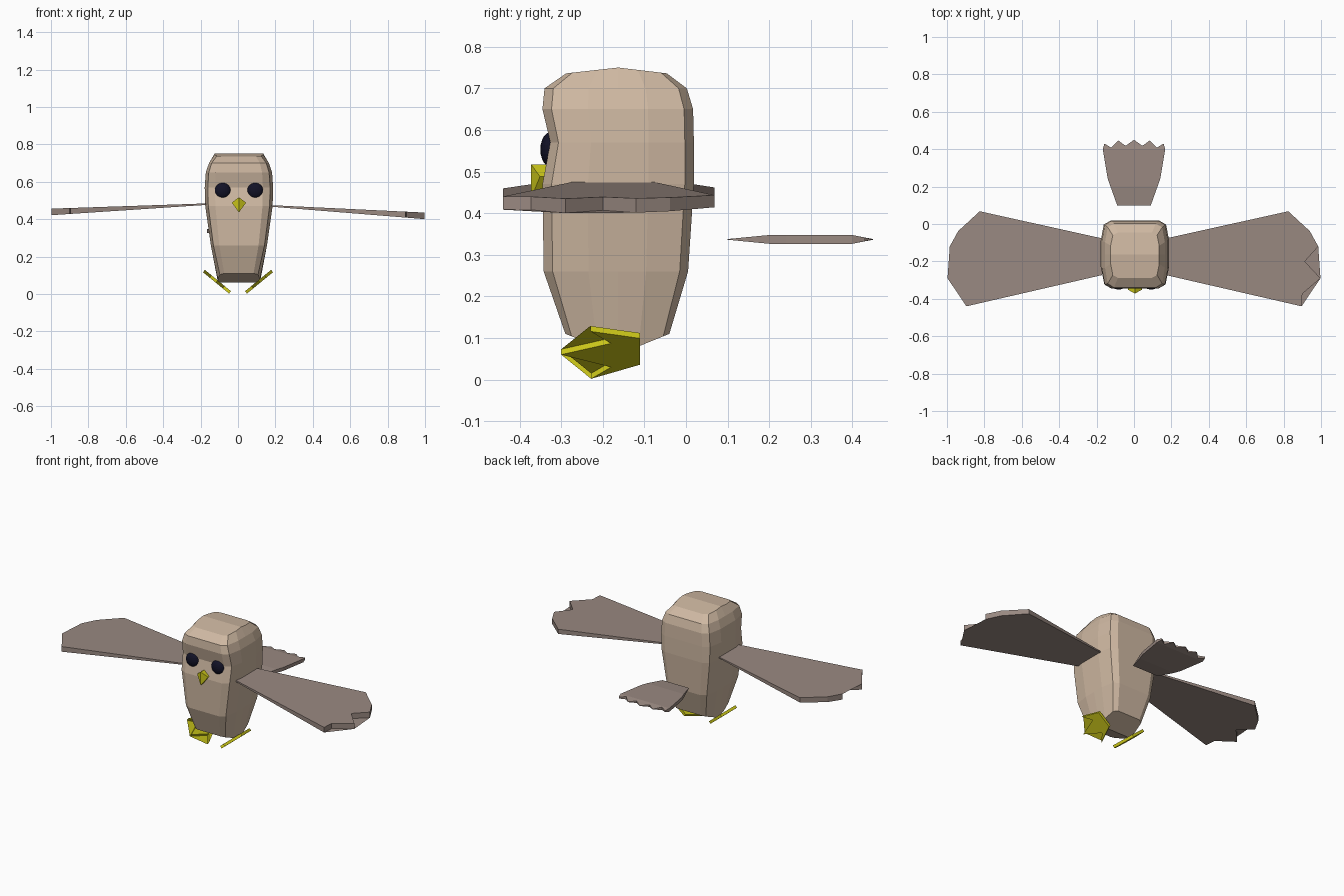
import bpy, bmesh, math
from mathutils import Vector

if "Cube" in bpy.data.objects:
    bpy.data.objects.remove(bpy.data.objects["Cube"])


def material(name, rgb):
    m = bpy.data.materials.new(name)
    m.diffuse_color = (*rgb, 1)
    m.use_nodes = True
    m.node_tree.nodes["Principled BSDF"].inputs["Base Color"].default_value = m.diffuse_color
    return m


TAN = material("tan feathers", (0.62, 0.48, 0.36))
BROWN = material("wing brown", (0.32, 0.25, 0.22))
YELLOW = material("yellow", (0.60, 0.57, 0.01))
NAVY = material("dark navy", (0.006, 0.006, 0.02))
CX = 0.005  # symmetry line of the bird


def finish(name, bm, mat):
    bmesh.ops.recalc_face_normals(bm, faces=bm.faces[:])
    me = bpy.data.meshes.new(name)
    bm.to_mesh(me)
    bm.free()
    me.materials.append(mat)
    ob = bpy.data.objects.new(name, me)
    bpy.context.collection.objects.link(ob)
    return ob


def slab(name, top, bottom, mat, cuts=(), shape=None):
    """Closed plate between two matching outlines, optionally cut and reshaped."""
    bm = bmesh.new()
    a = [bm.verts.new(p) for p in top]
    b = [bm.verts.new(p) for p in bottom]
    bm.faces.new(a)
    bm.faces.new(b[::-1])
    n = len(a)
    for i in range(n):
        bm.faces.new((a[i], b[i], b[(i + 1) % n], a[(i + 1) % n]))
    for y in cuts:
        bmesh.ops.bisect_plane(bm, geom=bm.verts[:] + bm.edges[:] + bm.faces[:],
                               plane_co=(0, y, 0), plane_no=(0, 1, 0))
    if shape:
        for v in bm.verts:
            v.co = shape(v.co)
    bmesh.ops.triangulate(bm, faces=[f for f in bm.faces if len(f.verts) > 4])
    return finish(name, bm, mat)


# Body: stacked chamfered sections (z, half width, front y, back y)
rings = [(0.11, 0.112, -0.29, -0.04), (0.26, 0.150, -0.342, 0.005),
         (0.47, 0.180, -0.345, 0.019), (0.57, 0.183, -0.326, 0.019),
         (0.65, 0.177, -0.345, 0.017), (0.70, 0.160, -0.340, 0.002),
         (0.736, 0.130, -0.288, -0.046)]
quarter = [(0.70, -1), (0.91, -0.88), (1, -0.4), (1, 0)]
half = quarter + [(x, -y) for x, y in quarter[-2::-1]]
section = half + [(-x, y) for x, y in half[::-1]]
bm = bmesh.new()
loops = []
for k, (z, w, f, b) in enumerate(rings):
    c, d = -0.163, 0.17
    loop = []
    for x, y in section:
        t = abs(y)
        yy = c + t * ((f - c) if y < 0 else (b - c))
        zz = z
        if k in (0, len(rings) - 1):  # underside and crown bulge along the middle
            peak = 0.06 if k == 0 else 0.75
            zz = peak + (z - peak) * t
        loop.append(bm.verts.new((CX + x * w, yy, zz)))
    loops.append(loop)
n = len(section)
for lo, hi in zip(loops, loops[1:]):
    for i in range(n):
        j = (i + 1) % n
        bm.faces.new((lo[i], lo[j], hi[j], hi[i]))
for loop in (loops[0], loops[-1]):  # cap strips from side to side
    for i in range(n // 2 - 1):
        bm.faces.new((loop[i], loop[i + 1], loop[n - 2 - i], loop[n - 1 - i]))
finish("body", bm, TAN)

# Eyes: flattened domes set in the face
for side, name in ((-1, "left_eye"), (1, "right_eye")):
    bm = bmesh.new()
    bmesh.ops.create_uvsphere(bm, u_segments=20, v_segments=12, radius=0.043)
    for v in bm.verts:
        v.co = (CX + side * 0.087 + v.co.x, -0.323 + v.co.y * 0.63, 0.553 + v.co.z)
    finish(name, bm, NAVY)

# Beak: ridged diamond
front = [(CX, -0.372, 0.517), (CX + 0.038, -0.351, 0.488),
         (CX, -0.372, 0.436), (CX - 0.038, -0.351, 0.488)]
bm = bmesh.new()
f = [bm.verts.new(p) for p in front]
b = [bm.verts.new((x, -0.33, z)) for x, y, z in front]
bm.faces.new((f[0], f[1], f[2]))
bm.faces.new((f[0], f[2], f[3]))
bm.faces.new(b)
for i in range(4):
    j = (i + 1) % 4
    bm.faces.new((f[i], b[i], b[j], f[j]))
finish("beak", bm, YELLOW)

# Wings: feathered plates that thicken towards the tip
wing = [(0.17, -0.077), (0.825, 0.068), (0.94, -0.038), (0.985, -0.12), (0.913, -0.20),
        (0.997, -0.29), (0.90, -0.373), (0.896, -0.44), (0.17, -0.273)]
for side, name, root, tip in ((1, "right_wing", 0.475, 0.435), (-1, "left_wing", 0.484, 0.456)):
    def height(x, thick):
        t = (x - 0.17) / 0.83
        return root + (tip - root) * t - thick * (0.008 + 0.027 * t)
    slab(name, [(side * x, y, height(x, 0)) for x, y in wing],
         [(side * x, y, height(x, 1)) for x, y in wing], BROWN)

# Tail: thin fan with a zigzag edge, tapering at both ends
fan = [(0, 0.45), (0.045, 0.418), (0.085, 0.447), (0.122, 0.408), (0.158, 0.43),
       (0.167, 0.40), (0.14, 0.24), (0.09, 0.10)]
fan = fan + [(-x, y) for x, y in fan[:0:-1]]


def tail_shape(p):
    h = 0.0105
    if p.y < 0.2:
        h *= max(0.08, (p.y - 0.1) / 0.1)
    elif p.y > 0.4:
        h *= max(0.08, 1 - (p.y - 0.4) / 0.05)
    return Vector((p.x, p.y, 0.337 + math.copysign(h, p.z)))


slab("tail", [(x, y, 0.01) for x, y in fan], [(x, y, -0.01) for x, y in fan],
     BROWN, cuts=(0.2, 0.4), shape=tail_shape)

# Feet: tilted three-toed plates
foot = [(-0.11, 0.036), (-0.228, 0.002), (-0.18, 0.03), (-0.30, 0.06),
        (-0.18, 0.087), (-0.23, 0.116), (-0.11, 0.099)]
for side, name in ((1, "right_foot"), (-1, "left_foot")):
    outer = [(side * (0.048 + (z - 0.002) * 1.22), y, z) for y, z in foot]
    inner = [(x - side * 0.010, y, z + 0.013) for x, y, z in outer]
    slab(name, inner, outer, YELLOW)
